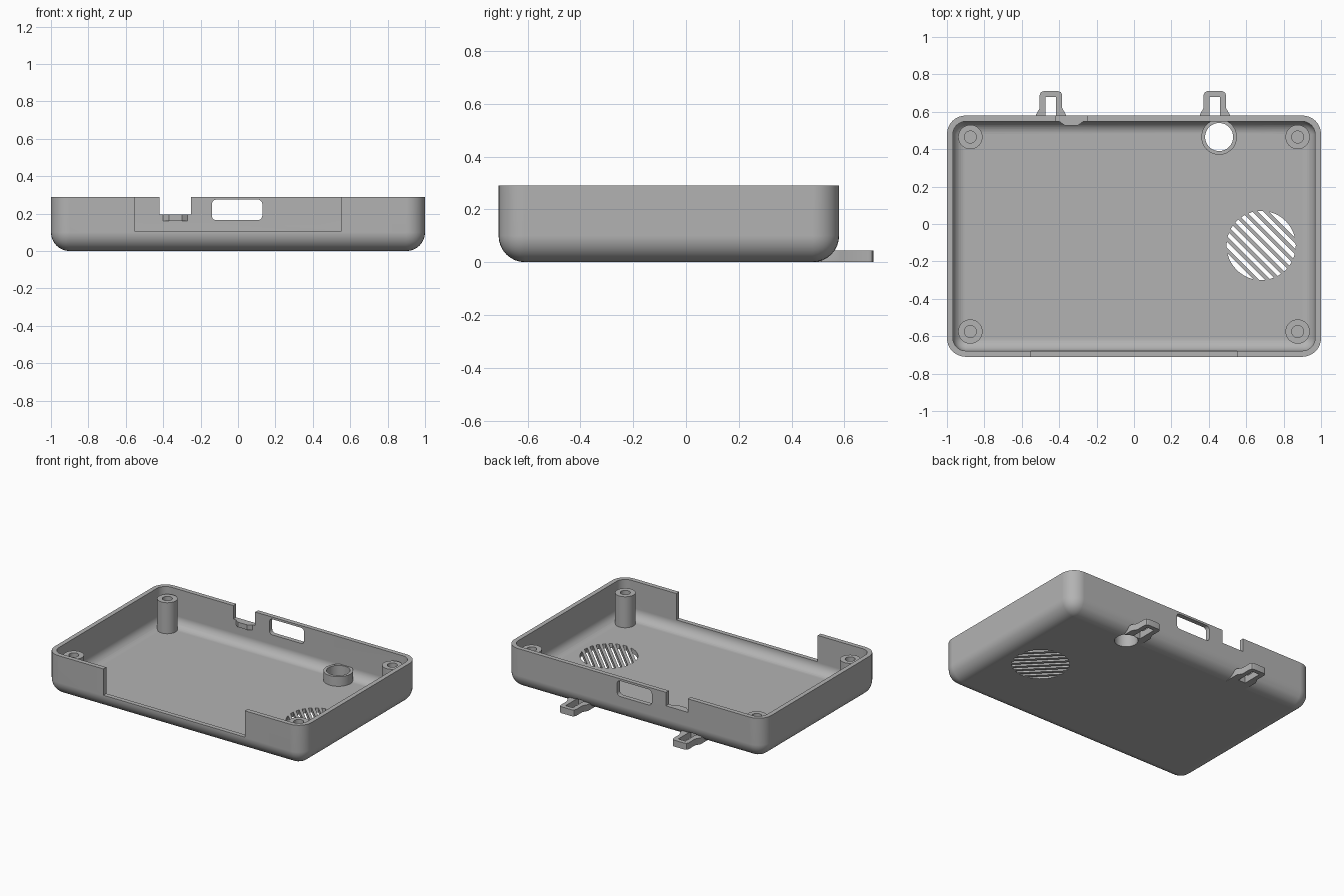
import bpy, bmesh, math
from mathutils import Matrix, Vector

cube = bpy.data.objects.get("Cube")
if cube:
    bpy.data.objects.remove(cube, do_unlink=True)

grey = bpy.data.materials.new("plain grey")
grey.use_nodes = True
grey.diffuse_color = (0.45, 0.45, 0.45, 1)
grey.node_tree.nodes["Principled BSDF"].inputs["Base Color"].default_value = (0.45, 0.45, 0.45, 1)


def finish(bm, name):
    bmesh.ops.recalc_face_normals(bm, faces=bm.faces)
    mesh = bpy.data.meshes.new(name)
    bm.to_mesh(mesh)
    bm.free()
    mesh.materials.append(grey)
    ob = bpy.data.objects.new(name, mesh)
    bpy.context.collection.objects.link(ob)
    return ob


def box(name, lo, hi, radius=0, rounded=None, turn=0):
    """Box from corner to corner; edges picked by the rounded rule get a radius."""
    lo, hi = Vector(lo), Vector(hi)
    bm = bmesh.new()
    bmesh.ops.create_cube(bm, size=1)
    for v in bm.verts:
        v.co = Vector(c * s for c, s in zip(v.co, hi - lo))
    if radius:
        edges = [e for e in bm.edges if rounded(e.verts[0].co, e.verts[1].co)]
        bmesh.ops.bevel(bm, geom=edges, offset=radius, segments=8, profile=0.5, affect='EDGES')
    bm.transform(Matrix.Translation((lo + hi) / 2) @ Matrix.Rotation(turn, 4, 'Z'))
    return finish(bm, name)


def cylinder(name, x, y, radius, z0, z1):
    bm = bmesh.new()
    bmesh.ops.create_cone(bm, cap_ends=True, segments=48, radius1=radius, radius2=radius,
                          depth=z1 - z0, matrix=Matrix.Translation((x, y, (z0 + z1) / 2)))
    return finish(bm, name)


def prism(name, outline, z0, z1):
    bm = bmesh.new()
    face = bm.faces.new([bm.verts.new((x, y, z0)) for x, y in outline])
    ext = bmesh.ops.extrude_face_region(bm, geom=[face])
    top = [g for g in ext["geom"] if isinstance(g, bmesh.types.BMVert)]
    bmesh.ops.translate(bm, verts=top, vec=(0, 0, z1 - z0))
    return finish(bm, name)


def combine(target, tool, operation='DIFFERENCE'):
    """Apply a boolean and discard the tool."""
    mod = target.modifiers.new("combine", 'BOOLEAN')
    mod.operation, mod.solver, mod.object = operation, 'EXACT', tool
    bpy.context.view_layer.objects.active = target
    bpy.ops.object.modifier_apply(modifier=mod.name)
    bpy.data.objects.remove(tool, do_unlink=True)


def upright(a, b):
    return abs(a.z - b.z) > 0.01


def tray_edges(a, b):
    return upright(a, b) or max(a.z, b.z) < 0


def across(a, b):
    return abs(a.y - b.y) > 0.01


# Outer tray and the hollow inside it
WALL, TOP = 0.032, 0.29
BACK, FRONT = 0.58, -0.71
tray = box("tray", (-1, FRONT, 0), (1, BACK, TOP), 0.1, tray_edges)
cavity = box("cavity", (WALL - 1, FRONT + WALL, WALL), (1 - WALL, BACK - WALL, 0.5),
             0.1 - WALL, tray_edges)

# Screw posts, collar and ledge are left standing in the hollow
posts = [(x, y) for x in (-0.875, 0.875) for y in (-0.575, 0.465)]
COLLAR = (0.455, 0.465)
for x, y in posts:
    combine(cavity, cylinder("post", x, y, 0.065, -0.1, 0.25))
combine(cavity, cylinder("collar", *COLLAR, 0.095, -0.1, 0.1))
combine(cavity, prism("ledge", [(-0.41, 0.6), (-0.4, 0.548), (-0.37, 0.527), (-0.3, 0.527),
                                (-0.27, 0.548), (-0.26, 0.6)], 0.16, 0.195))

# Strap loops on the back
LOOPS = (-0.444, 0.432)
for x in LOOPS:
    half = [(0.08, 0.48), (0.08, 0.585), (0.06, 0.62), (0.06, 0.69), (0.054, 0.704), (0.04, 0.71)]
    outline = [(x + a, y) for a, y in half] + [(x - a, y) for a, y in reversed(half)]
    combine(tray, prism("loop", outline, 0, 0.045), 'UNION')
for x in LOOPS:
    combine(tray, box("loop_slot", (x - 0.028, 0.54, -0.1), (x + 0.028, 0.68, 0.051)))

combine(tray, cavity)

# Screw holes and the through hole of the collar
for x, y in posts:
    combine(tray, cylinder("screw_hole", x, y, 0.032, 0.06, 0.4))
combine(tray, cylinder("collar_hole", *COLLAR, 0.075, -0.1, 0.4))

# Front opening, back notch and rounded back window
combine(tray, box("front_opening", (-0.55, -0.8, 0.105), (0.55, FRONT + WALL + 0.003, 0.4)))
combine(tray, box("back_notch", (-0.42, 0.535, 0.195), (-0.25, 0.65, 0.4)))
combine(tray, box("back_window", (-0.14, 0.5, 0.165), (0.13, 0.65, 0.275), 0.025, across))

# Round speaker vent of diagonal slots
VX, VY, BARS, PITCH = 0.68, -0.115, 8, 0.042
vent = cylinder("vent", VX, VY, 0.185, -0.1, 0.12)
for i in range(BARS):
    d = (i - (BARS - 1) / 2) * PITCH * math.sqrt(0.5)
    x, y = VX + d, VY + d
    combine(vent, box("bar", (x - 0.3, y - 0.01, -0.2), (x + 0.3, y + 0.01, 0.2),
                      turn=-math.pi / 4))
combine(tray, vent)

# Smooth fillets, crisp edges
bpy.ops.object.select_all(action='DESELECT')
tray.select_set(True)
bpy.context.view_layer.objects.active = tray
bpy.ops.object.shade_smooth_by_angle(angle=math.radians(30))
weighted = tray.modifiers.new("even shading", 'WEIGHTED_NORMAL')
weighted.keep_sharp = True
